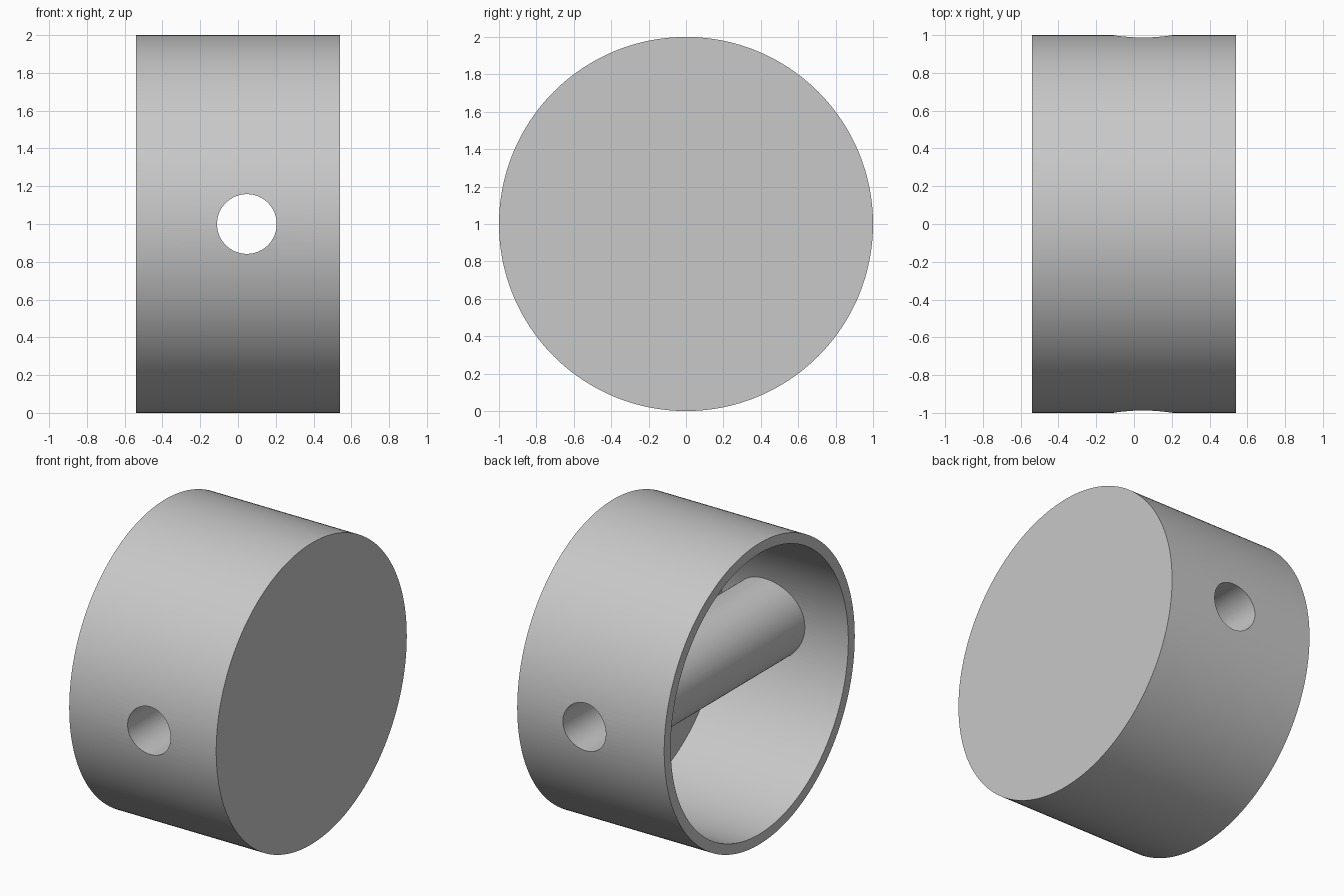
import bpy
import math
from mathutils import Matrix

cube = bpy.data.objects.get("Cube")
if cube:
    bpy.data.objects.remove(cube, do_unlink=True)

HALF = 0.54        # half the width of the cup
RADIUS = 1.0
INNER = 0.932
FLOOR = 0.385      # inside face of the closed end
AXIS_X = 0.047     # position of the cross tube
TUBE_R, HOLE_R = 0.268, 0.158

grey = bpy.data.materials.new("light_grey")
grey.use_nodes = True
colour = (0.58, 0.58, 0.58, 1)
grey.diffuse_color = colour
grey.node_tree.nodes["Principled BSDF"].inputs["Base Color"].default_value = colour


def cylinder(name, radius, start, end, axis, offset=0, sides=128):
    """Cylinder along x or y at the height of the cup's axis."""
    middle = (start + end) / 2
    if axis == "x":
        loc, rot = (middle, 0, 1), (0, math.pi / 2, 0)
    else:
        loc, rot = (offset, middle, 1), (math.pi / 2, 0, 0)
    bpy.ops.mesh.primitive_cylinder_add(vertices=sides, radius=radius,
                                        depth=end - start, location=loc, rotation=rot)
    obj = bpy.context.object
    obj.name = name
    obj.data.materials.append(grey)
    return obj


def combine(target, tool, operation):
    """Apply a boolean and discard the tool."""
    tool.hide_render = True
    mod = target.modifiers.new(operation.lower(), "BOOLEAN")
    mod.operation = operation
    mod.solver = "EXACT"
    mod.object = tool
    bpy.context.view_layer.objects.active = target
    bpy.ops.object.modifier_apply(modifier=mod.name)
    bpy.data.objects.remove(tool, do_unlink=True)


# Round cup, closed on the left and open on the right
cup = cylinder("cup_with_cross_tube", RADIUS, -HALF, HALF, "x", sides=192)
combine(cup, cylinder("cavity", INNER, -HALF - 0.2, FLOOR, "x", sides=192), "DIFFERENCE")

# Tube crossing the cavity, with its ends buried in the wall
combine(cup, cylinder("cross_tube", TUBE_R, -0.95, 0.95, "y", AXIS_X), "UNION")

# Bore running right through wall and tube
combine(cup, cylinder("bore", HOLE_R, -1.2, 1.2, "y", AXIS_X), "DIFFERENCE")

# Smooth curved walls with crisp rims
bpy.ops.object.select_all(action="DESELECT")
cup.select_set(True)
bpy.context.view_layer.objects.active = cup
bpy.ops.object.transform_apply(location=True, rotation=True, scale=True)
bpy.ops.object.shade_smooth_by_angle(angle=math.radians(30))
